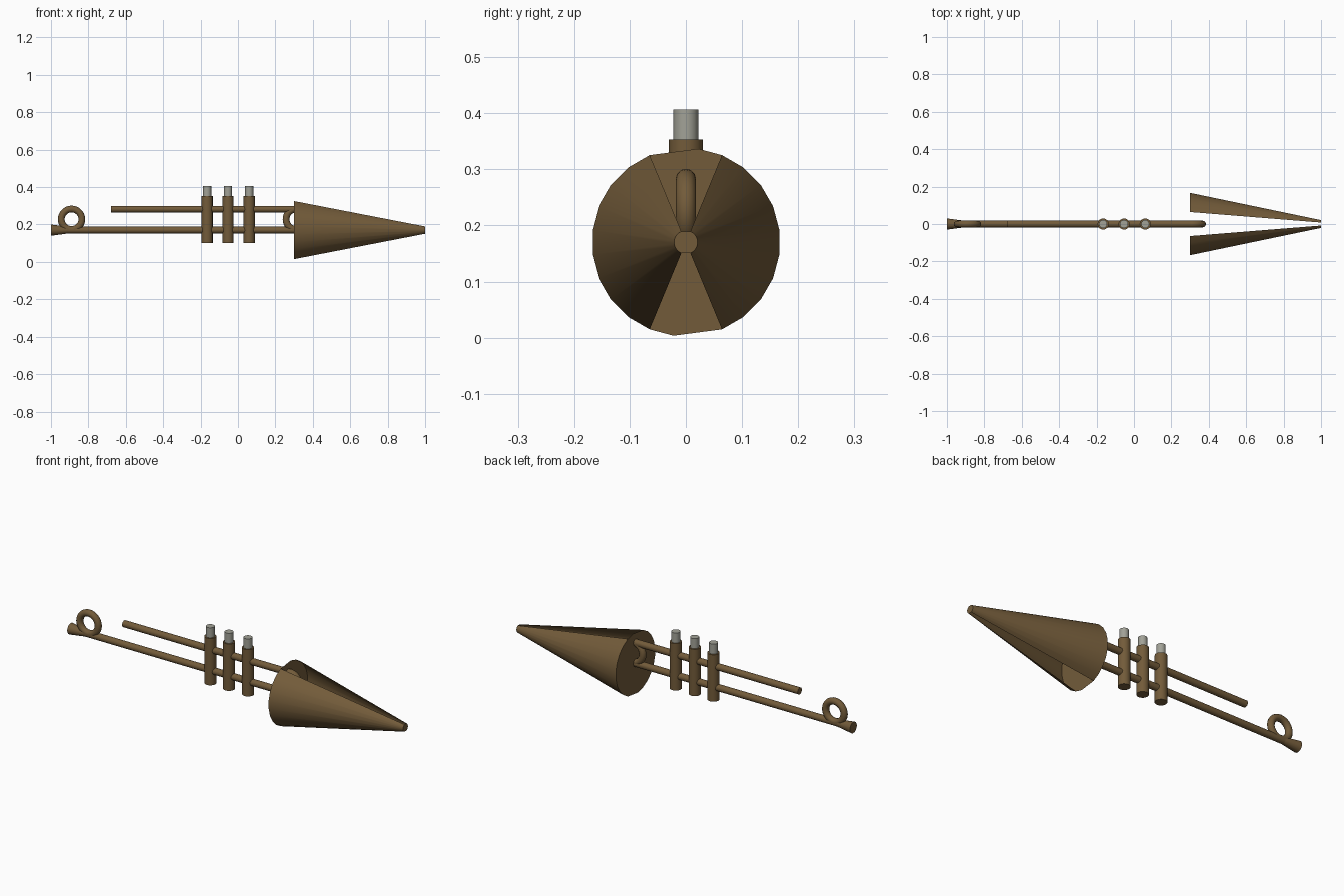
import bpy, bmesh, math
from mathutils import Vector

old = bpy.data.objects.get("Cube")
if old:
    bpy.data.objects.remove(old, do_unlink=True)


def material(name, rgb):
    m = bpy.data.materials.new(name)
    m.use_nodes = True
    m.diffuse_color = (*rgb, 1)
    m.node_tree.nodes["Principled BSDF"].inputs["Base Color"].default_value = (*rgb, 1)
    return m


brass = material("aged brass", (0.17, 0.105, 0.042))
silver = material("button grey", (0.36, 0.36, 0.31))


def finish(obj, name, mat):
    obj.name = name
    obj.data.materials.append(mat)
    bpy.ops.object.select_all(action='DESELECT')
    obj.select_set(True)
    bpy.context.view_layer.objects.active = obj
    bpy.ops.object.shade_smooth_by_angle(angle=math.radians(35))
    return obj


def tube(name, start, end, r1, r2, mat, sides=16):
    a, b = Vector(start), Vector(end)
    bpy.ops.mesh.primitive_cone_add(vertices=sides, radius1=r1, radius2=r2,
                                    depth=(b - a).length, location=(a + b) / 2)
    obj = bpy.context.object
    obj.rotation_euler = (b - a).to_track_quat('Z', 'Y').to_euler()
    return finish(obj, name, mat)


def ring(name, x):
    bpy.ops.mesh.primitive_torus_add(major_segments=28, minor_segments=12,
                                     major_radius=0.055, minor_radius=0.018,
                                     location=(x, 0, 0.228),
                                     rotation=(math.pi / 2, 0, 0))
    return finish(bpy.context.object, name, brass)


AXIS = 0.17

# Main pipe, flared mouthpiece and upper pipe
tube("lower_pipe", (-0.95, 0, AXIS), (0.31, 0, AXIS), 0.018, 0.018, brass)
tube("mouthpiece", (-1, 0, AXIS), (-0.91, 0, AXIS), 0.03, 0.018, brass)
tube("upper_pipe", (-0.68, 0, 0.282), (0.31, 0, 0.282), 0.018, 0.018, brass)

# Round bends at both ends
ring("rear_ring", -0.89)
ring("bell_ring", 0.312)

# Three valves with push buttons
for i, x in enumerate((-0.165, -0.053, 0.06), 1):
    tube(f"valve_{i}", (x, 0, 0.10), (x, 0, 0.353), 0.03, 0.03, brass)
    tube(f"valve_button_{i}", (x, 0, 0.35), (x, 0, 0.407), 0.022, 0.022, silver)

# Bell: two conical side walls with open wedges above and below, closed ends
bm = bmesh.new()


def rim_point(x, radius, degrees):
    t = math.radians(degrees)
    return bm.verts.new((x, radius * math.cos(t), AXIS + radius * math.sin(t)))


wide, narrow = [], []
for first in (-67.5, 112.5):
    angles = [first + 15 * i for i in range(10)]
    big = [rim_point(0.3, 0.168, a) for a in angles]
    small = [rim_point(1.0, 0.021, a) for a in angles]
    for i in range(9):
        bm.faces.new((big[i], big[i + 1], small[i + 1], small[i]))
    wide += big + [rim_point(0.3, 0.168, first + 150)]
    narrow += small
bm.faces.new(wide[::-1])
bm.faces.new(narrow)
mesh = bpy.data.meshes.new("bell")
bm.to_mesh(mesh)
bm.free()
bell = bpy.data.objects.new("bell", mesh)
bpy.context.collection.objects.link(bell)
finish(bell, "bell", brass)
